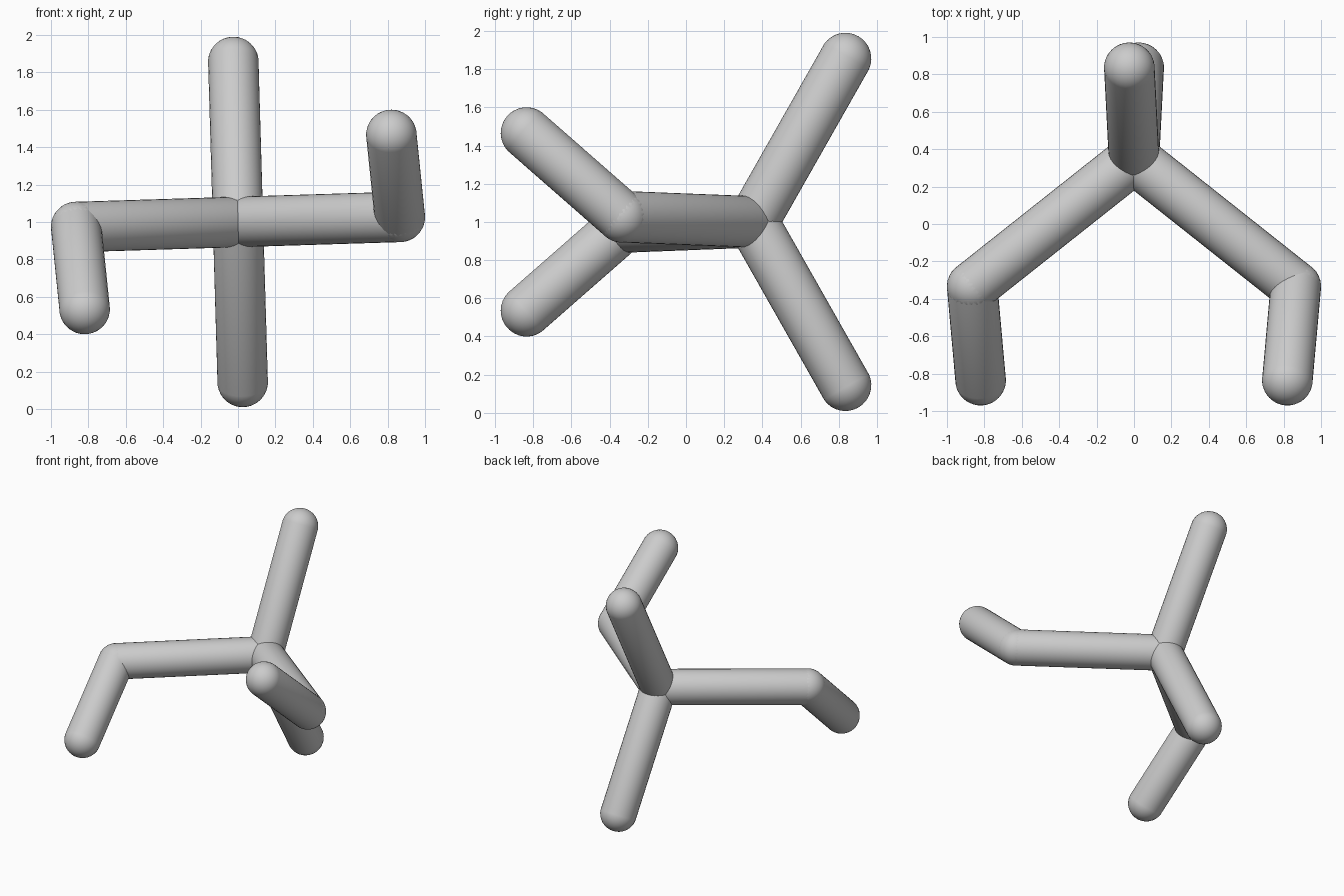
import bpy
import bmesh
import math
from mathutils import Vector

default = bpy.data.objects.get("Cube")
if default:
    bpy.data.objects.remove(default, do_unlink=True)

RADIUS = 0.135
SIDES = 32
RINGS = 17  # odd, so the middle band stretches into the straight tube

grey = bpy.data.materials.new("light_grey")
grey.use_nodes = True
colour = (0.6, 0.6, 0.6, 1.0)
grey.diffuse_color = colour
grey.node_tree.nodes["Principled BSDF"].inputs["Base Color"].default_value = colour


def rod(name, start, end):
    """Round-ended tube between two points."""
    start, end = Vector(start), Vector(end)
    axis = end - start
    bm = bmesh.new()
    bmesh.ops.create_uvsphere(bm, u_segments=SIDES, v_segments=RINGS, radius=RADIUS)
    widen = 1 / math.cos(math.pi / (2 * RINGS))
    for v in bm.verts:
        v.co.x *= widen
        v.co.y *= widen
        v.co.z += math.copysign(axis.length / 2, v.co.z)
    mesh = bpy.data.meshes.new(name)
    bm.to_mesh(mesh)
    bm.free()
    mesh.materials.append(grey)
    mesh.shade_smooth()
    obj = bpy.data.objects.new(name, mesh)
    obj.location = (start + end) / 2
    obj.rotation_mode = 'QUATERNION'
    obj.rotation_quaternion = axis.to_track_quat('Z', 'Y')
    bpy.context.collection.objects.link(obj)


hub = Vector((0, 0.35, 1))

# Each half is the other turned half a circle about the front-back axis
for s, side, level in ((1, "left", "upper"), (-1, "right", "lower")):
    elbow = (0.865 * s, -0.335, 1 + 0.027 * s)
    tip = (0.82 * s, -0.835, 1 + 0.465 * s)
    rod(f"{level}_back_rod", hub, (-0.025 * s, 0.835, 1 + 0.855 * s))
    rod(f"{side}_arm", hub, elbow)
    rod(f"{side}_forearm", elbow, tip)
